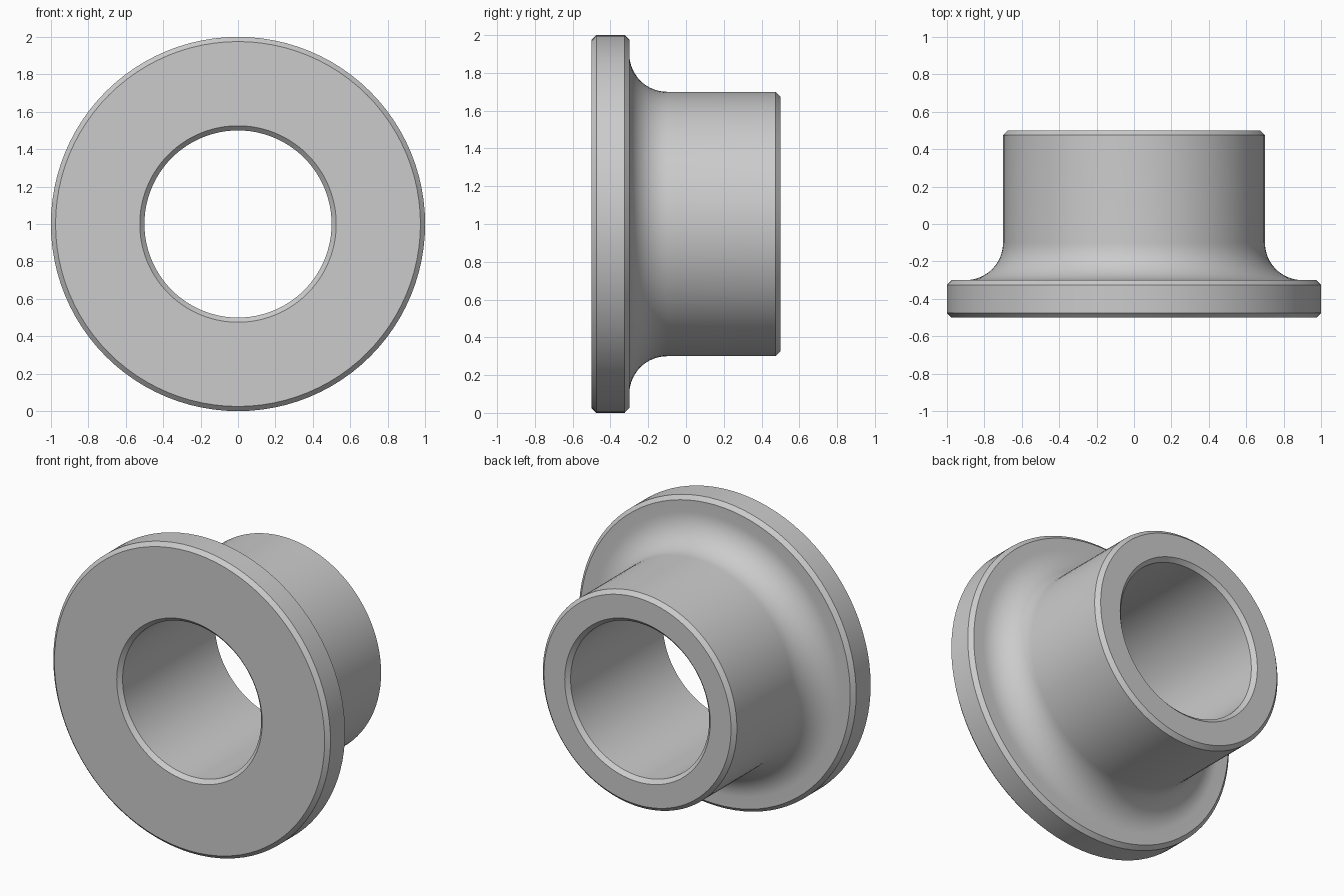
import bpy, bmesh, math

if "Cube" in bpy.data.objects:
    bpy.data.objects.remove(bpy.data.objects["Cube"])

SEGMENTS = 96
FLANGE_R, SLEEVE_R, BORE_R = 1.0, 0.7, 0.5
FRONT, SHOULDER, BACK = -0.5, -0.3, 0.5
CHAMFER, FILLET = 0.025, 0.2

# Closed half-section as (radius, y): flange, fillet, sleeve, then bore
profile = [
    (BORE_R + CHAMFER, FRONT),
    (FLANGE_R - CHAMFER, FRONT),
    (FLANGE_R, FRONT + CHAMFER),
    (FLANGE_R, SHOULDER - CHAMFER),
    (FLANGE_R - CHAMFER, SHOULDER),
]
# Concave fillet between flange and sleeve
for i in range(17):
    a = math.pi / 2 * i / 16
    profile.append((SLEEVE_R + FILLET - FILLET * math.sin(a),
                    SHOULDER + FILLET - FILLET * math.cos(a)))
profile += [
    (SLEEVE_R, BACK - CHAMFER),
    (SLEEVE_R - CHAMFER, BACK),
    (BORE_R + CHAMFER, BACK),
    (BORE_R, BACK - CHAMFER),
    (BORE_R, FRONT + CHAMFER),
]

# Revolve the section around the y axis at height z = 1
bm = bmesh.new()
rings = []
for k in range(SEGMENTS):
    t = 2 * math.pi * k / SEGMENTS
    rings.append([bm.verts.new((r * math.sin(t), y, 1 + r * math.cos(t)))
                  for r, y in profile])
n = len(profile)
for k in range(SEGMENTS):
    a, b = rings[k], rings[(k + 1) % SEGMENTS]
    for j in range(n):
        m = (j + 1) % n
        bm.faces.new((a[j], a[m], b[m], b[j]))
bmesh.ops.recalc_face_normals(bm, faces=bm.faces)

mesh = bpy.data.meshes.new("flanged_bushing")
bm.to_mesh(mesh)
bm.free()
bushing = bpy.data.objects.new("flanged_bushing", mesh)
bpy.context.collection.objects.link(bushing)

# Plain grey finish
grey = bpy.data.materials.new("grey_metal")
grey.diffuse_color = (0.6, 0.6, 0.6, 1)
grey.use_nodes = True
grey.node_tree.nodes["Principled BSDF"].inputs["Base Color"].default_value = grey.diffuse_color
mesh.materials.append(grey)

# Smooth round surfaces, crisp chamfer edges
bpy.context.view_layer.objects.active = bushing
bushing.select_set(True)
bpy.ops.object.shade_smooth_by_angle(angle=math.radians(30))
